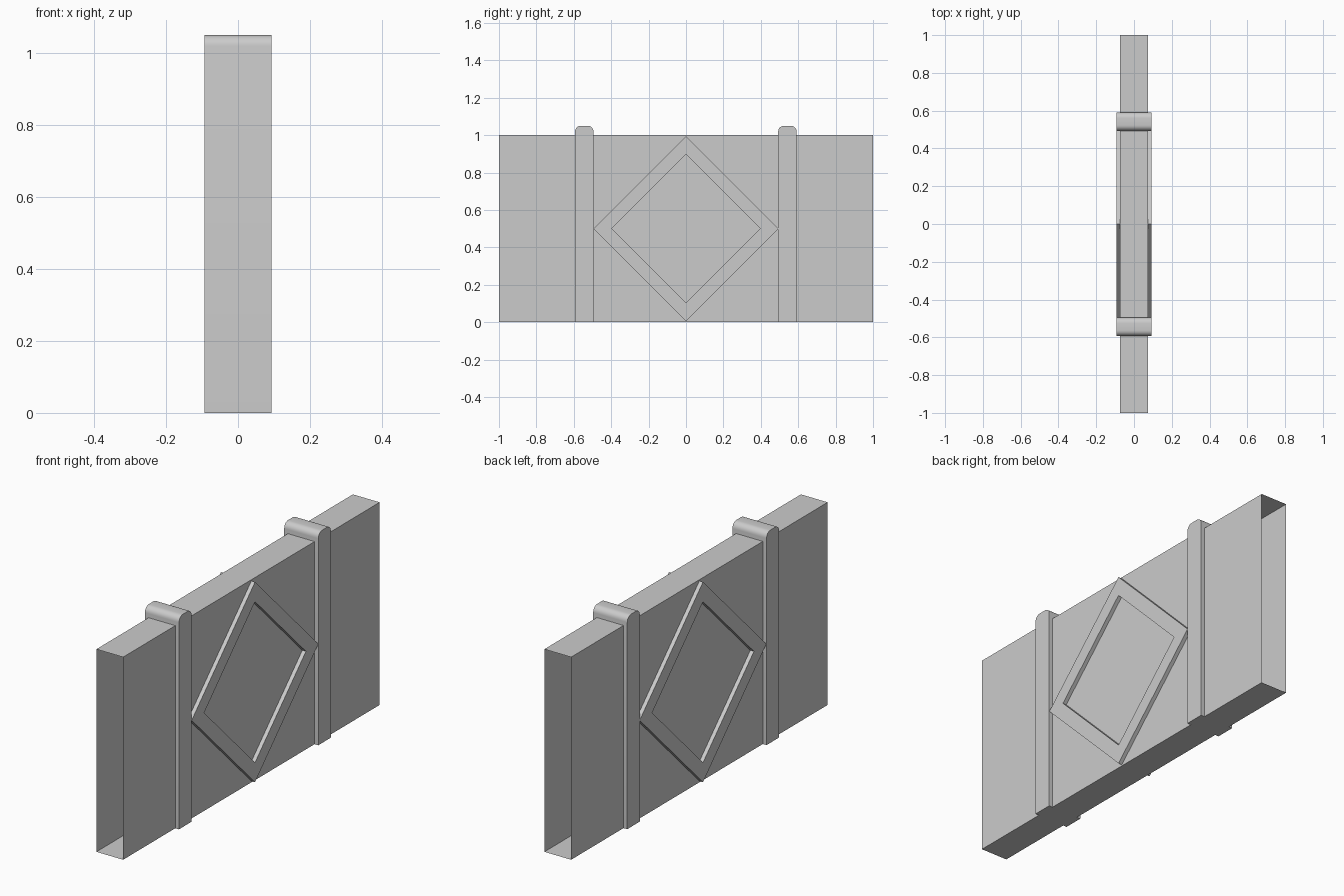
import bpy, bmesh, math

if "Cube" in bpy.data.objects:
    bpy.data.objects.remove(bpy.data.objects["Cube"])

WALL_X = 0.073   # half thickness of the wall
TRIM_X = 0.093   # half thickness of posts and diamond frame


def new_object(name, bm):
    bmesh.ops.recalc_face_normals(bm, faces=bm.faces)
    mesh = bpy.data.meshes.new(name)
    bm.to_mesh(mesh)
    bm.free()
    obj = bpy.data.objects.new(name, mesh)
    bpy.context.collection.objects.link(obj)
    return obj


def extrude_profile(name, profile, half):
    """Solid from a closed (y, z) profile, running across x."""
    bm = bmesh.new()
    face = bm.faces.new([bm.verts.new((-half, y, z)) for y, z in profile])
    geom = bmesh.ops.extrude_face_region(bm, geom=[face])["geom"]
    verts = [g for g in geom if isinstance(g, bmesh.types.BMVert)]
    bmesh.ops.translate(bm, verts=verts, vec=(2 * half, 0, 0))
    return new_object(name, bm)


# wall: box sleeve with open ends
bm = bmesh.new()
bmesh.ops.create_cube(bm, size=1)
bmesh.ops.scale(bm, vec=(2 * WALL_X, 2, 1), verts=bm.verts)
bmesh.ops.translate(bm, vec=(0, 0, 0.5), verts=bm.verts)
bm.normal_update()
ends = [f for f in bm.faces if abs(f.normal.y) > 0.9]
bmesh.ops.delete(bm, geom=ends, context='FACES_ONLY')
bmesh.ops.recalc_face_normals(bm, faces=bm.faces)
wall = new_object("wall", bm)

# posts: full-height bands with rounded tops
half_w, top, r, steps = 0.049, 1.05, 0.03, 6
for side, yc in (("front", -0.544), ("back", 0.542)):
    profile = [(yc - half_w, 0), (yc + half_w, 0)]
    for start, cy in ((0, yc + half_w - r), (90, yc - half_w + r)):
        for i in range(steps + 1):
            a = math.radians(start + 90 * i / steps)
            profile.append((cy + r * math.cos(a), top - r + r * math.sin(a)))
    post = extrude_profile(side + "_post", profile, TRIM_X)
    bpy.ops.object.select_all(action='DESELECT')
    post.select_set(True)
    bpy.context.view_layer.objects.active = post
    bpy.ops.object.shade_smooth_by_angle(angle=math.radians(30))

# diamond frame: square ring standing on its corner, raised on both sides
bm = bmesh.new()
rings = []
for radius, x in ((0.494, -TRIM_X), (0.494, TRIM_X), (0.397, TRIM_X), (0.397, -TRIM_X)):
    rings.append([bm.verts.new((x, radius * math.cos(k * math.pi / 2),
                                0.5 + radius * math.sin(k * math.pi / 2)))
                  for k in range(4)])
for n in range(4):
    a, b = rings[n], rings[(n + 1) % 4]
    for k in range(4):
        j = (k + 1) % 4
        bm.faces.new((a[k], a[j], b[j], b[k]))
new_object("diamond_frame", bm)
